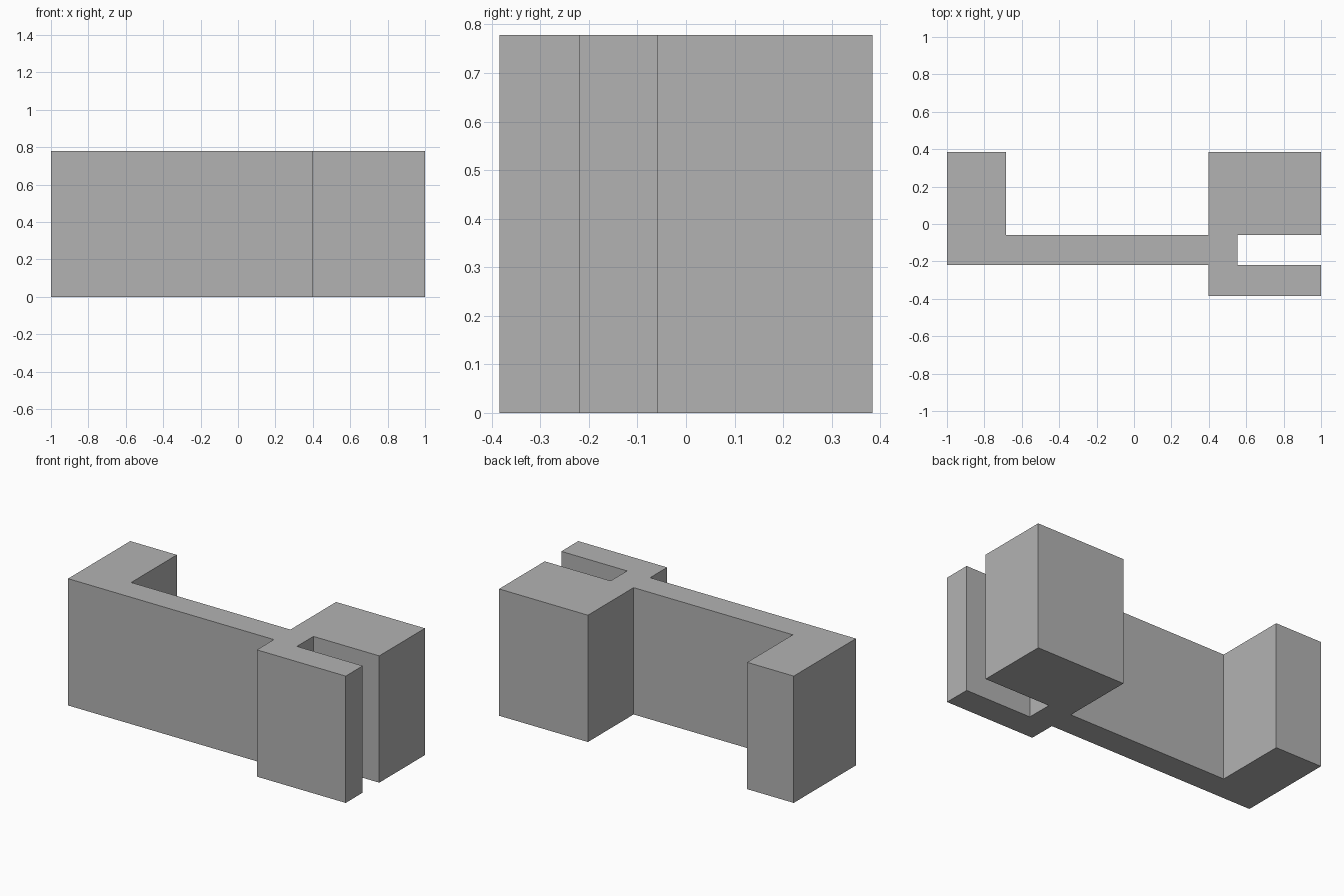
import bpy
import bmesh

cube = bpy.data.objects.get("Cube")
if cube:
    bpy.data.objects.remove(cube, do_unlink=True)

HEIGHT = 0.778
FRONT, WALL_FRONT, WALL_BACK, BACK = -0.384, -0.219, -0.059, 0.384
RIGHT, LEG_INNER, BLOCK_INNER, SLOT_END, LEFT = -1, -0.684, 0.397, 0.553, 1

# Plain grey
grey = bpy.data.materials.new("plain grey")
grey.use_nodes = True
colour = (0.45, 0.45, 0.45, 1)
grey.diffuse_color = colour
grey.node_tree.nodes["Principled BSDF"].inputs["Base Color"].default_value = colour

# Floor outline: corner leg, thin wall, slotted end block
outline = [
    (RIGHT, WALL_FRONT), (BLOCK_INNER, WALL_FRONT), (BLOCK_INNER, FRONT),
    (LEFT, FRONT), (LEFT, WALL_FRONT), (SLOT_END, WALL_FRONT),
    (SLOT_END, WALL_BACK), (LEFT, WALL_BACK), (LEFT, BACK),
    (BLOCK_INNER, BACK), (BLOCK_INNER, WALL_BACK), (LEG_INNER, WALL_BACK),
    (LEG_INNER, BACK), (RIGHT, BACK),
]

# Raise the outline into one solid
bm = bmesh.new()
base = bm.faces.new([bm.verts.new((x, y, 0)) for x, y in outline])
raised = bmesh.ops.extrude_face_region(bm, geom=[base], use_keep_orig=True)
top_verts = [v for v in raised["geom"] if isinstance(v, bmesh.types.BMVert)]
bmesh.ops.translate(bm, verts=top_verts, vec=(0, 0, HEIGHT))
bmesh.ops.recalc_face_normals(bm, faces=bm.faces)

mesh = bpy.data.meshes.new("slotted_wall_block")
bm.to_mesh(mesh)
bm.free()
mesh.materials.append(grey)
block = bpy.data.objects.new("slotted_wall_block", mesh)
bpy.context.collection.objects.link(block)
